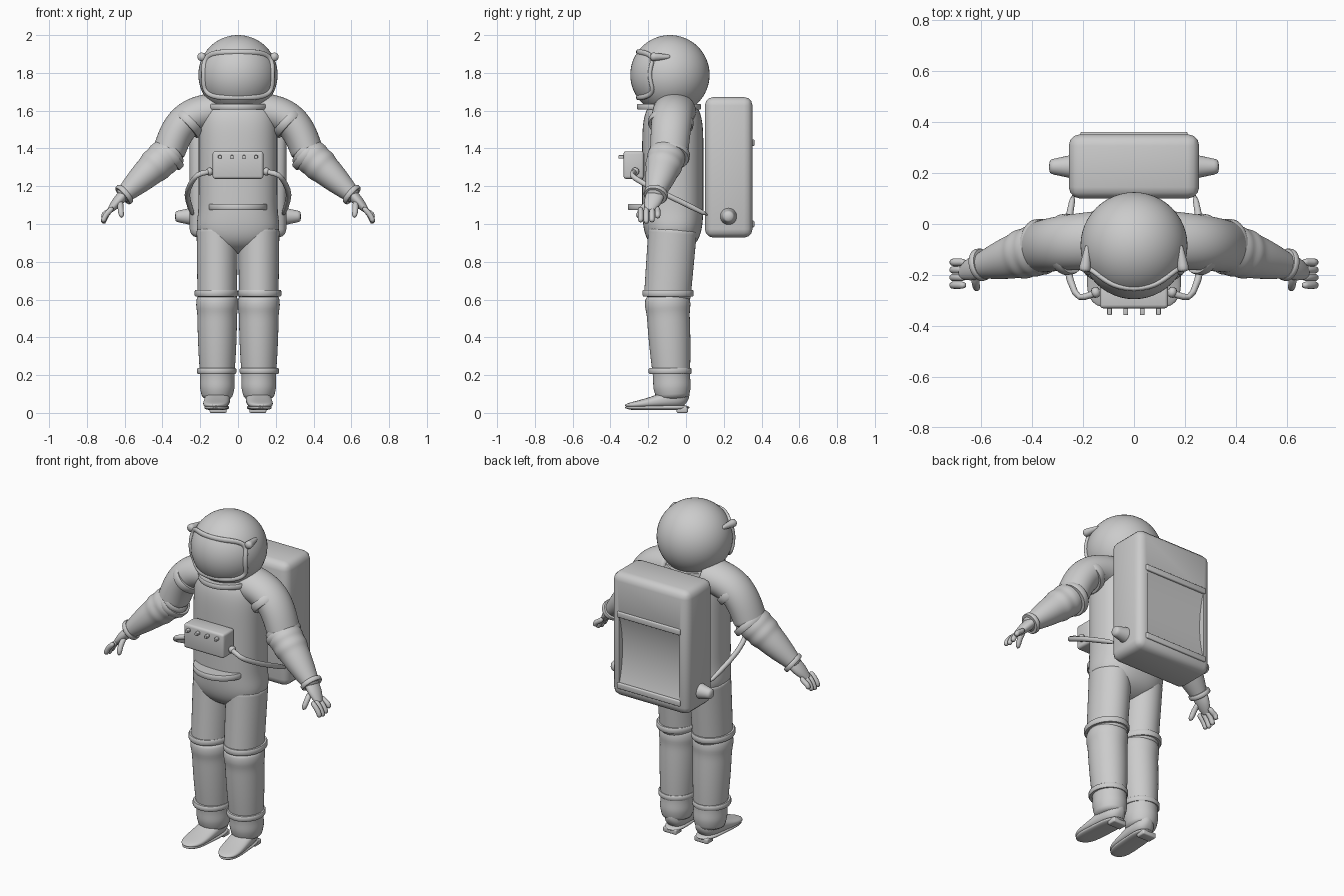
import bpy, bmesh
from math import sin, cos, pi, tau, exp, sqrt, copysign, radians
from mathutils import Vector

if "Cube" in bpy.data.objects:
    bpy.data.objects.remove(bpy.data.objects["Cube"])

GREY = (.6, .6, .6, 1)
suit = bpy.data.materials.new("suit grey")
suit.use_nodes = True
suit.diffuse_color = GREY
suit.node_tree.nodes["Principled BSDF"].inputs["Base Color"].default_value = GREY
X, Y, Z = Vector((1, 0, 0)), Vector((0, 1, 0)), Vector((0, 0, 1))


def finish(name, bm, mirror=False, smooth=False):
    bmesh.ops.recalc_face_normals(bm, faces=bm.faces)
    mesh = bpy.data.meshes.new(name)
    bm.to_mesh(mesh)
    bm.free()
    for polygon in mesh.polygons:
        polygon.use_smooth = True
    if not smooth:
        mesh.set_sharp_from_angle(angle=radians(40))
    mesh.materials.append(suit)
    part = bpy.data.objects.new(name, mesh)
    bpy.context.scene.collection.objects.link(part)
    if mirror:
        part.modifiers.new("Mirror", "MIRROR")
    if smooth:
        subsurf = part.modifiers.new("Subsurf", "SUBSURF")
        subsurf.levels = subsurf.render_levels = 1
    return part


def signed_power(value, power):
    return copysign(abs(value) ** power, value)


def spread(count):
    """Even steps from nought to one."""
    return [i / (count - 1) for i in range(count)]


def mix(start, end, t):
    return start + (end - start) * t


def dome(t, power):
    """Full in the middle, rounded off at both ends."""
    return sqrt(max(1 - abs(2 * t - 1) ** power, .05))


def fold(t, place, sharpness):
    """A soft bulge of cloth around one place."""
    return exp(-((t - place) * sharpness) ** 2)


def loft(name, sections, axis=None, ref=Y, power=1, sides=32,
         mirror=False, smooth=True, closed=False):
    """Skin through sections of (centre, radius across, radius along ref)."""
    bm = bmesh.new()
    centres = [Vector(section[0]) for section in sections]
    last = len(centres) - 1
    rings = []
    for i, (_, across, along) in enumerate(sections):
        if closed:
            tangent = centres[(i + 1) % len(centres)] - centres[i - 1]
        else:
            tangent = centres[min(i + 1, last)] - centres[max(i - 1, 0)]
        tangent = axis or tangent.normalized()
        v = (ref - tangent * ref.dot(tangent)).normalized()
        u = v.cross(tangent)
        rings.append([bm.verts.new(centres[i]
                                   + u * across * signed_power(cos(tau * t / sides), power)
                                   + v * along * signed_power(sin(tau * t / sides), power))
                      for t in range(sides)])
    pairs = list(zip(rings, rings[1:]))
    if closed:
        pairs.append((rings[-1], rings[0]))
    else:
        bm.faces.new(rings[0])
        bm.faces.new(rings[-1])
    for low, high in pairs:
        for k in range(sides):
            bm.faces.new((low[k - 1], low[k], high[k], high[k - 1]))
    return finish(name, bm, mirror, smooth)


def limb(name, start, end, thick, thin, flat=1, bulge=0, bow=(0, 0, 0), folds=()):
    """Tapered sleeve from start to end, with a swelling, a bend and cloth folds."""
    sections = []
    for t in spread(20):
        swell = sin(pi * t)
        radius = mix(thick, thin, t) + bulge * swell
        radius += sum(.008 * fold(t, place, 20) for place in folds)
        sections.append((mix(Vector(start), Vector(end), t) + Vector(bow) * swell,
                         radius, radius * flat))
    return loft(name, sections, mirror=True)


def tube(name, points, radius, ref=Z):
    return loft(name, [(p, radius, radius) for p in points], ref=ref, sides=12, mirror=True)


def band(name, centre, axis, across, along, width, mirror=True):
    """Raised cuff with eased edges."""
    axis, centre = Vector(axis).normalized(), Vector(centre)
    steps = ((-.5, .02), (-.5, .004), (-.3, 0), (.3, 0), (.5, .004), (.5, .02))
    sections = [(centre + axis * width * offset, across - cut, along - cut)
                for offset, cut in steps]
    return loft(name, sections, axis=axis, sides=48, mirror=mirror, smooth=False)


def box(name, centre, size, bevel, mirror=False):
    bm = bmesh.new()
    bmesh.ops.create_cube(bm, size=1)
    bmesh.ops.scale(bm, vec=size, verts=bm.verts)
    bmesh.ops.translate(bm, vec=centre, verts=bm.verts)
    bmesh.ops.bevel(bm, geom=bm.edges[:], offset=bevel, segments=3,
                    profile=.5, affect="EDGES")
    return finish(name, bm, mirror)


# Helmet ball
helmet_centre, helmet_radius = Vector((0, -.085, 1.79)), .21
bm = bmesh.new()
bmesh.ops.create_uvsphere(bm, u_segments=48, v_segments=32, radius=helmet_radius)
bmesh.ops.translate(bm, vec=helmet_centre, verts=bm.verts)
finish("helmet", bm)

# Visor frame: a rounded rectangle laid onto the ball
frame = []
for k in range(48):
    across = .18 * signed_power(cos(tau * k / 48), .5)
    up = .12 * signed_power(sin(tau * k / 48), .5)
    depth = sqrt(max(helmet_radius ** 2 - across ** 2 - up ** 2, .004))
    outward = Vector((across, -depth, up)).normalized()
    frame.append((helmet_centre + outward * helmet_radius, .016, .012))
loft("visor_frame", frame, sides=10, closed=True)

# Helmet side lamps and neck ring
loft("helmet_lamp", [((mix(.195, .18, t), mix(-.19, -.08, t), 1.885),
                      mix(.026, .01, t), mix(.026, .01, t)) for t in spread(5)],
     ref=Z, sides=16, mirror=True)
band("neck_ring", (0, -.09, 1.62), Z, .166, .17, .03, mirror=False)

# Torso, swelling at the hips
torso = []
for t in spread(24):
    hips = .015 * fold(t, .15, 12)
    torso.append(((0, -.07, mix(.84, 1.69, t)),
                  .21 * dome(t, 8) + hips, .163 * dome(t, 6)))
loft("torso", torso, axis=Z, power=.85)
band("belt_plate", (0, -.17, 1.09), Z, .156, .137, .034, mirror=False)

# Legs and cuffs
limb("thigh", (.11, -.07, .98), (.11, -.1, .6), .11, .105, flat=1.18)
limb("shin", (.11, -.1, .63), (.11, -.07, .07), .106, .08, flat=1.08, bulge=.008,
     folds=(.1, .88))
band("knee_cuff", (.115, -.095, .634), Z, .115, .136, .034)
band("ankle_cuff", (.113, -.084, .222), Z, .104, .114, .03)


# Boots: upper and sole follow the same rule, toes turned slightly out
def boot_part(name, base, rise, width):
    sections = []
    for t in spread(16):
        top = base + .03 + rise * (1 - t) ** 1.5
        sections.append(((mix(.1, .125, t), mix(.02, -.325, t), (base + top) / 2),
                         width * dome(t, 4), (top - base) / 2 * dome(t, 6)))
    loft(name, sections, axis=-Y, ref=Z, power=.8, mirror=True)


boot_part("boot", .025, .12, .068)
boot_part("sole", .014, 0, .062)
box("heel", (.105, -.02, .016), (.09, .06, .032), .008, mirror=True)

# Arms and cuffs
limb("upper_arm", (.1, -.06, 1.6), (.37, -.09, 1.37), .098, .086, flat=1.18,
     bow=(.04, 0, .06))
limb("forearm", (.34, -.09, 1.4), (.62, -.17, 1.14), .09, .04, flat=1.08, bulge=.014,
     folds=(.2, .35))
band("shoulder_cuff", (.265, -.08, 1.535), (.7, -.1, -.7), .095, .12, .042)
band("elbow_cuff", (.367, -.09, 1.365), (.7, -.1, -.7), .098, .11, .038)
band("wrist_cuff", (.602, -.16, 1.156), (.7, -.2, -.6), .06, .064, .026)

# Hands
limb("palm", (.6, -.16, 1.16), (.68, -.195, 1.07), .03, .014, flat=1.6, bulge=.006)
for i, finger in enumerate(("little", "ring", "middle", "index")):
    y = -.15 - .03 * i
    tip = 1 + .007 * (i - 2) ** 2
    tube(finger + "_finger", [(.66, y, 1.09), (.69, y, 1.06), (.707, y, tip + .03),
                              (.716, y, tip)], .015, Y)
tube("thumb", [(.62, -.19, 1.12), (.624, -.23, 1.09), (.615, -.26, 1.03)], .016, X)

# Chest control box with switches
box("chest_box", (0, -.277, 1.312), (.268, .108, .146), .014)
for i, place in enumerate(("right_outer", "right_inner", "left_inner", "left_outer")):
    box(place + "_switch", (.064 * (i - 1.5), -.338, 1.355), (.018, .04, .018), .004)

# Hoses from the chest box round to the backpack
tube("hose", [(.12, -.26, 1.28), (.2, -.29, 1.27), (.23, -.29, 1.25), (.27, -.16, 1.18),
              (.27, -.05, 1.13), (.235, .13, 1.04)], .015)
tube("hose_collar", [(.13, -.262, 1.28), (.17, -.275, 1.275)], .024)

# Backpack with a hollow scooped out of its back
pack = box("backpack", (0, .226, 1.3), (.512, .252, .744), .045)
bm = bmesh.new()
bmesh.ops.create_cone(bm, cap_ends=True, segments=128, radius1=.68, radius2=.68, depth=.4)
for v in bm.verts:
    v.co = Vector((v.co.z, v.co.x + 1, v.co.y + 1.215))
cutter = finish("scoop_cutter", bm)
cutter.hide_render = True
scoop = pack.modifiers.new("Scoop", "BOOLEAN")
scoop.operation, scoop.object, scoop.solver = "DIFFERENCE", cutter, "EXACT"
bpy.context.view_layer.objects.active = pack
bpy.ops.object.modifier_apply(modifier=scoop.name)
bpy.data.objects.remove(cutter)
pack.data.set_sharp_from_angle(angle=radians(40))
for name, z in (("upper_ridge", 1.43), ("lower_ridge", 1)):
    box(name, (0, .345, z), (.42, .034, .035), .006)

# Side valves
loft("side_valve", [((mix(.23, .335, t), .225, 1.04), mix(.05, .027, t), mix(.05, .027, t))
                    for t in spread(6)], ref=Z, sides=20, mirror=True)
